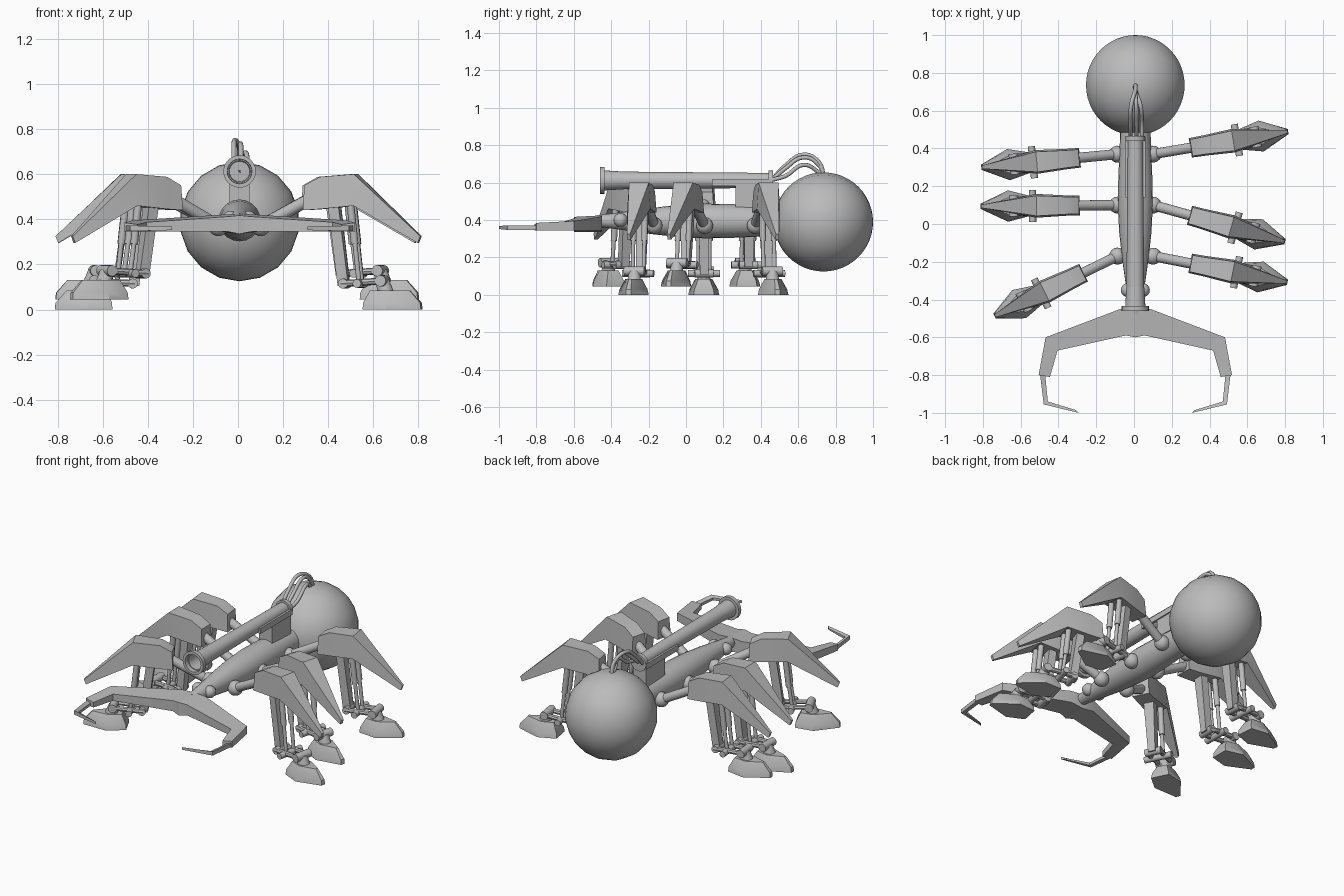
import bpy, bmesh
from math import radians, pi, cos, sin
from mathutils import Matrix, Vector

cube = bpy.data.objects.get("Cube")
if cube:
    bpy.data.objects.remove(cube, do_unlink=True)

grey = bpy.data.materials.new("machine_grey")
grey.use_nodes = True
grey.diffuse_color = (0.5, 0.5, 0.5, 1)
grey.node_tree.nodes["Principled BSDF"].inputs["Base Color"].default_value = (0.5, 0.5, 0.5, 1)
CX = 0.007  # centre line


def finish(bm, name, frame=Matrix()):
    bmesh.ops.recalc_face_normals(bm, faces=bm.faces)
    mesh = bpy.data.meshes.new(name)
    bm.to_mesh(mesh)
    bm.free()
    mesh.materials.append(grey)
    ob = bpy.data.objects.new(name, mesh)
    ob.matrix_world = frame
    bpy.context.collection.objects.link(ob)
    bpy.ops.object.select_all(action="DESELECT")
    ob.select_set(True)
    bpy.context.view_layer.objects.active = ob
    bpy.ops.object.shade_smooth_by_angle(angle=radians(32))
    return ob


def rod(bm, a, b, r1, r2=None, sides=16):
    a, b = Vector(a), Vector(b)
    turn = (b - a).to_track_quat("Z", "Y").to_matrix().to_4x4()
    bmesh.ops.create_cone(bm, cap_ends=True, segments=sides, radius1=r1, radius2=r2 or r1,
                          depth=(b - a).length, matrix=Matrix.Translation((a + b) / 2) @ turn)


def ball(bm, c, r):
    bmesh.ops.create_uvsphere(bm, u_segments=16, v_segments=10, radius=r,
                              matrix=Matrix.Translation(c))


def loft(bm, rings, closed=False):
    """Skin a list of equal point rings, capping the ends unless closed."""
    vs = [[bm.verts.new(p) for p in ring] for ring in rings]
    n = len(vs[0])
    for k in range(len(vs) if closed else len(vs) - 1):
        a, b = vs[k], vs[(k + 1) % len(vs)]
        for i in range(n):
            j = (i + 1) % n
            bm.faces.new((a[i], a[j], b[j], b[i]))
    if not closed:
        bm.faces.new(vs[0])
        bm.faces.new(vs[-1])


def lathe(bm, profile, z, sides, closed=False):
    """Turn (y, radius) points around a line along y at height z."""
    loft(bm, [[(CX + r * cos(t * 2 * pi / sides), y, z + r * sin(t * 2 * pi / sides))
               for t in range(sides)] for y, r in profile], closed)


# Spindle body and big round abdomen
bm = bmesh.new()
lathe(bm, [(-0.48, 0.03), (-0.36, 0.045), (-0.2, 0.068), (-0.05, 0.085), (0.1, 0.093),
           (0.25, 0.09), (0.4, 0.083), (0.54, 0.08)], 0.395, 20)
finish(bm, "body")
bm = bmesh.new()
bmesh.ops.create_uvsphere(bm, u_segments=18, v_segments=24, radius=0.265,
                          matrix=Matrix.Translation((CX, 0.735, 0.39)) @ Matrix.Rotation(pi / 2, 4, "X"))
finish(bm, "abdomen")

# Eyes
for side, name in ((1, "left_eye"), (-1, "right_eye")):
    bm = bmesh.new()
    ball(bm, (CX + side * 0.04, -0.35, 0.4), 0.037)
    finish(bm, name)

# Hollow tube with flanges, on a block mount
bm = bmesh.new()
lathe(bm, [(-0.46, 0.055), (-0.46, 0.072), (-0.435, 0.072), (-0.435, 0.048), (0.44, 0.04),
           (0.44, 0.052), (0.465, 0.052), (0.465, 0.005), (-0.3, 0.005), (-0.3, 0.045)],
      0.612, 24, True)
finish(bm, "back_tube")
bm = bmesh.new()
bmesh.ops.create_cube(bm, size=1, matrix=Matrix.Translation((CX, 0.36, 0.52))
                      @ Matrix.Diagonal((0.09, 0.19, 0.15, 1)))
finish(bm, "tube_mount")
bm = bmesh.new()
for side in (-1, 1):
    bmesh.ops.create_cube(bm, size=1, matrix=Matrix.Translation((CX + side * 0.046, 0.3, 0.6))
                          @ Matrix.Diagonal((0.014, 0.32, 0.035, 1)))
finish(bm, "tube_rails")

# Hoses arching into the abdomen
for k, (x, top) in enumerate(((-0.018, 0.75), (0.014, 0.735), (0.042, 0.695))):
    curve = bpy.data.curves.new("hose_path", "CURVE")
    curve.dimensions = "3D"
    curve.bevel_depth = 0.011
    curve.bevel_resolution = 2
    curve.resolution_u = 6
    spline = curve.splines.new("BEZIER")
    path = [(x, 0.46, 0.615), (x, 0.53, top - 0.06), (x * 0.8, 0.63, top),
            (CX, 0.71, top - 0.04), (CX, 0.74, 0.63)]
    spline.bezier_points.add(len(path) - 1)
    for point, co in zip(spline.bezier_points, path):
        point.co = co
        point.handle_left_type = point.handle_right_type = "AUTO"
    hose = bpy.data.objects.new(f"hose_{k + 1}", curve)
    curve.materials.append(grey)
    bpy.context.collection.objects.link(hose)

# Flat jaws with thin hooked claws; each station is rear point, front point, low z, high z
jaw = [((0, -0.45), (0, -0.6), 0.335, 0.425), ((0.08, -0.45), (0.05, -0.59), 0.345, 0.42),
       ((0.475, -0.6), (0.412, -0.67), 0.345, 0.395), ((0.512, -0.8), (0.452, -0.81), 0.345, 0.385)]
claw = [((0.505, -0.79), (0.478, -0.79), 0.347, 0.372), ((0.485, -0.955), (0.463, -0.94), 0.347, 0.372),
        ((0.3, -1.0), (0.315, -0.985), 0.352, 0.368)]
for side, name in ((1, "left"), (-1, "right")):
    for part, stations in (("jaw", jaw), ("claw", claw)):
        bm = bmesh.new()
        loft(bm, [[(CX + side * p[0], p[1], z) for p, z in ((a, lo), (a, hi), (b, hi - 0.008), (b, lo))]
                  for a, b, lo, hi in stations])
        finish(bm, f"{name}_{part}")


def build_leg(name, hip, yaw, lift):
    """A leg along local +x; lift raises the foot and ankle."""
    frame = Matrix.Translation((hip[0], hip[1], 0)) @ Matrix.Rotation(radians(yaw), 4, "Z")

    # Hip ball and upper arm
    bm = bmesh.new()
    ball(bm, (0, 0, 0.37), 0.045)
    rod(bm, (0, 0, 0.37), (0.28, 0, 0.52), 0.027)
    finish(bm, name + "_upper_arm", frame)

    # Angular armour tapering to a point
    bm = bmesh.new()
    loft(bm, [[(x, -w, lo), (x + s, -w * 0.85, hi), (x + s, w * 0.85, hi), (x, w, lo)]
              for x, s, w, lo, hi in ((0.2, 0.005, 0.052, 0.44, 0.55), (0.275, 0, 0.054, 0.445, 0.588),
                                      (0.43, 0, 0.063, 0.46, 0.6), (0.71, 0.012, 0.01, 0.295, 0.325))])
    finish(bm, name + "_armour", frame)

    # Shin strut with twin pistons
    ankle = 0.115 + lift
    bm = bmesh.new()
    loft(bm, [[(x - 0.024, -w, z), (x + 0.024, -w, z), (x + 0.024, w, z), (x - 0.024, w, z)]
              for x, w, z in ((0.33, 0.032, 0.48), (0.375, 0.022, ankle - 0.01))])
    for y in (-0.03, 0.03):
        rod(bm, (0.41, y, 0.47), (0.43, y, 0.29), 0.017, sides=12)
        rod(bm, (0.43, y, 0.3), (0.45, y, ankle), 0.011, sides=12)
    finish(bm, name + "_shin", frame)

    # Ankle pins and links
    bm = bmesh.new()
    for x, z, half, r in ((0.38, 0, 0.05, 0.022), (0.45, 0, 0.085, 0.019), (0.55, 0.012, 0.055, 0.025)):
        rod(bm, (x, -half, ankle + z), (x, half, ankle + z), r)
    for y in (-0.038, 0.038):
        rod(bm, (0.37, y, ankle), (0.56, y, ankle + 0.012), 0.015, sides=8)
    rod(bm, (0.55, 0, ankle + 0.01), (0.57, 0, 0.05 + lift), 0.03, 0.04)
    finish(bm, name + "_ankle", frame)

    # Pointed foot
    outline = [(0.47, 0.055), (0.58, 0.083), (0.725, 0.014)]
    bm = bmesh.new()
    loft(bm, [[(0.56 + (x - 0.56) * k, s * y * m, z + lift)
               for s, pts in ((1, outline), (-1, outline[::-1])) for x, y in pts]
              for k, m, z in ((1, 1, 0), (0.98, 0.92, 0.03), (0.68, 0.55, 0.085))])
    finish(bm, name + "_foot", frame)


RAISED = 0.045
for name, side, y, yaw, lift in (
        ("left_front_leg", 1, -0.17, -11, 0), ("left_middle_leg", 1, 0.1, -15.5, RAISED),
        ("left_back_leg", 1, 0.37, 9.5, 0), ("right_front_leg", -1, -0.17, 206, RAISED),
        ("right_middle_leg", -1, 0.1, 180.5, 0), ("right_back_leg", -1, 0.37, 185.5, RAISED)):
    build_leg(name, (CX + side * 0.094, y), yaw, lift)
